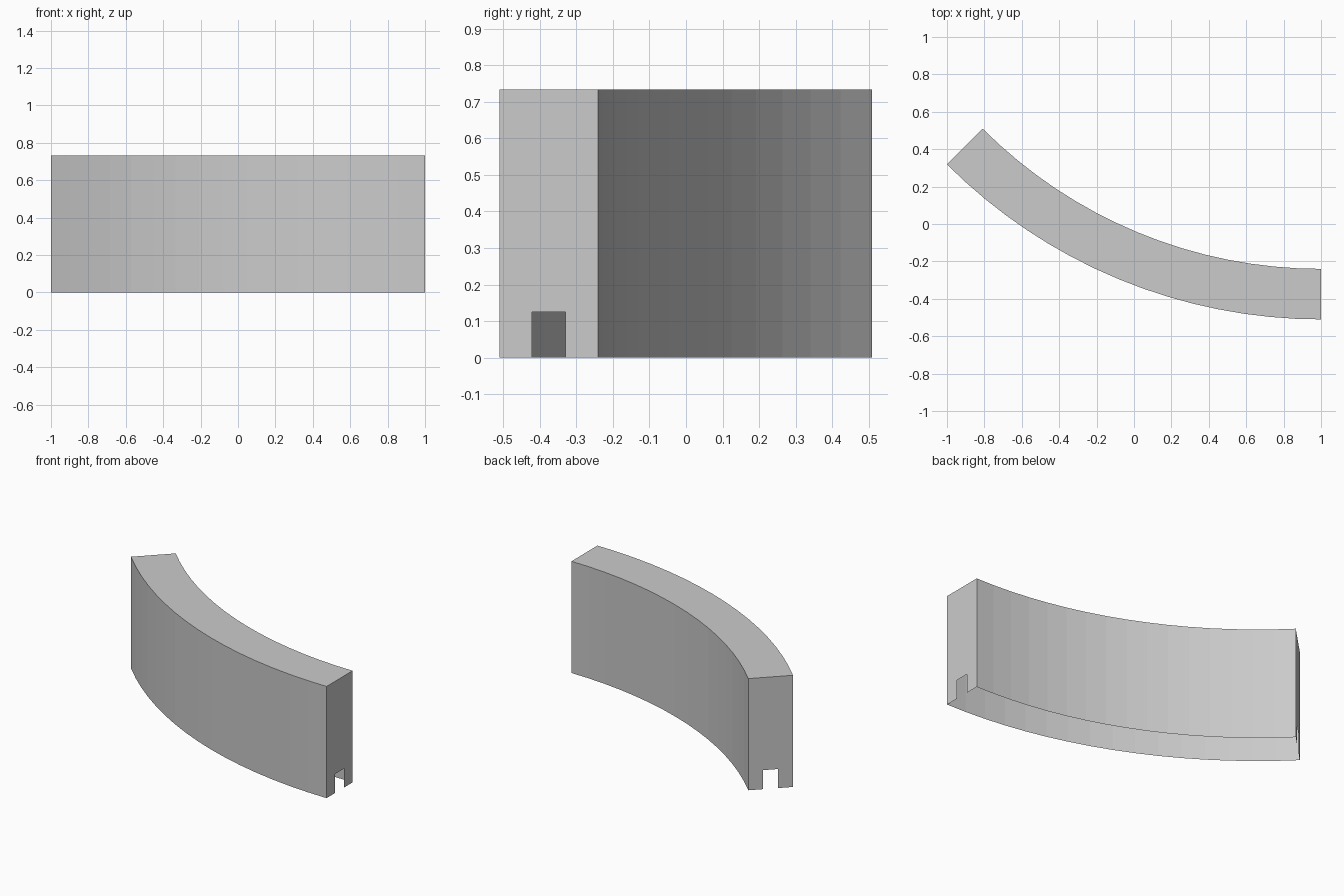
import bpy, bmesh, math

if "Cube" in bpy.data.objects:
    bpy.data.objects.remove(bpy.data.objects["Cube"])

# Quarter-of-a-half-circle wall: thin shell, open underneath, notched ends
CX, CY = 1.0, 2.318
R_OUT, R_IN = 2.828, 2.558
HEIGHT = 0.733
NOTCH_W, NOTCH_H = 0.092, 0.125
SEGMENTS = 16
SWEEP = math.radians(45)

grey = bpy.data.materials.new("light grey")
grey.diffuse_color = (0.6, 0.6, 0.6, 1)
grey.use_nodes = True
grey.node_tree.nodes["Principled BSDF"].inputs["Base Color"].default_value = grey.diffuse_color

bm = bmesh.new()


def point(radius, angle, z):
    return bm.verts.new((CX - radius * math.sin(angle),
                         CY - radius * math.cos(angle), z))


# Cross-sections: outer bottom, outer top, inner top, inner bottom
corners = [(R_OUT, 0), (R_OUT, HEIGHT), (R_IN, HEIGHT), (R_IN, 0)]
angles = [SWEEP * i / SEGMENTS for i in range(SEGMENTS + 1)]
rings = [[point(r, a, z) for r, z in corners] for a in angles]

# Outer wall, top and inner wall
for a, b in zip(rings, rings[1:]):
    for k in range(3):
        bm.faces.new((a[k], b[k], b[k + 1], a[k + 1]))

# End caps with a notch at the bottom
mid = (R_OUT + R_IN) / 2
lo, hi = mid - NOTCH_W / 2, mid + NOTCH_W / 2
notch = [(lo, 0), (lo, NOTCH_H), (hi, NOTCH_H), (hi, 0)]
for ring, angle, flip in ((rings[0], 0, False), (rings[-1], SWEEP, True)):
    loop = ring + [point(r, angle, z) for r, z in notch]
    bm.faces.new(loop[::-1] if flip else loop)

bm.normal_update()
# Make the top face upward, with all other faces following it
top = max(bm.faces, key=lambda f: abs(f.normal.z))
bmesh.ops.recalc_face_normals(bm, faces=bm.faces[:])
if top.normal.z < 0:
    bmesh.ops.reverse_faces(bm, faces=bm.faces[:])

mesh = bpy.data.meshes.new("curved_wall")
bm.to_mesh(mesh)
bm.free()
mesh.materials.append(grey)
wall = bpy.data.objects.new("curved_wall", mesh)
bpy.context.collection.objects.link(wall)
